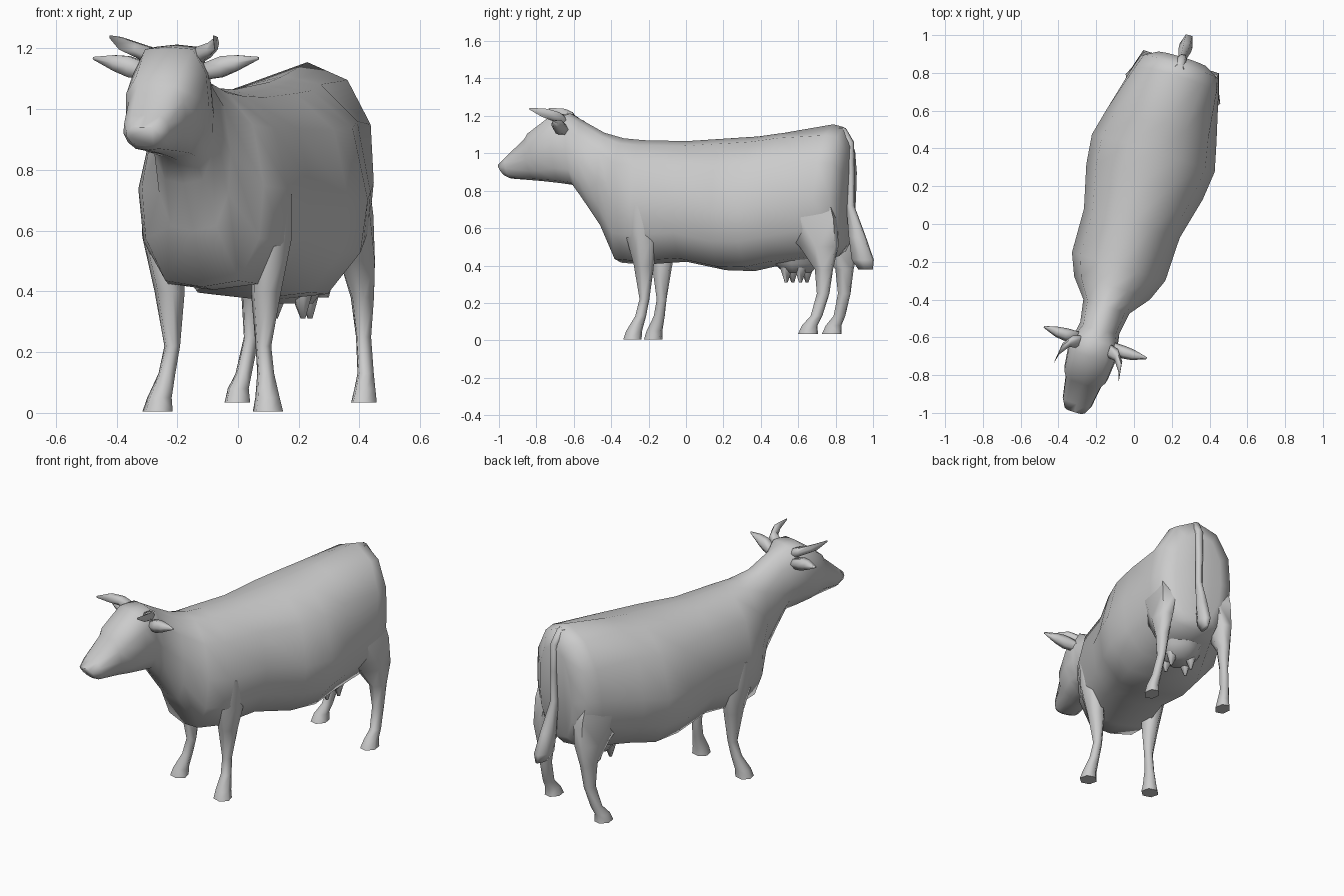
import bpy, bmesh, math
from mathutils import Vector, Matrix

# The animal is modelled along its own axis (head at -y), then turned about z
PLACE = Matrix.Rotation(math.radians(-17), 4, 'Z') @ Matrix.Translation((-0.012, 0, 0))


def loft(name, rings, mirror=False):
    """Skin closed rings of equal size, cap both ends, optionally mirror left/right."""
    bm = bmesh.new()
    loops = [[bm.verts.new(p) for p in ring] for ring in rings]
    n = len(loops[0])
    for a, b in zip(loops, loops[1:]):
        for i in range(n):
            j = (i + 1) % n
            bm.faces.new((a[i], a[j], b[j], b[i]))
    bm.faces.new(loops[0])
    bm.faces.new(loops[-1])
    bmesh.ops.recalc_face_normals(bm, faces=bm.faces)
    mesh = bpy.data.meshes.new(name)
    bm.to_mesh(mesh)
    bm.free()
    obj = bpy.data.objects.new(name, mesh)
    bpy.context.collection.objects.link(obj)
    obj.matrix_world = PLACE
    bpy.ops.object.select_all(action='DESELECT')
    obj.select_set(True)
    bpy.context.view_layer.objects.active = obj
    bpy.ops.object.shade_smooth_by_angle(angle=math.radians(75))
    if mirror:
        obj.modifiers.new("mirror", 'MIRROR')
    return obj


def tube(name, path, axes=((1, 0, 0), (0, 1, 0)), sides=6, mirror=False):
    """Path points are x, y, z, radius on first axis, radius on second axis."""
    a, b = Vector(axes[0]), Vector(axes[1])
    rings = []
    for x, y, z, ra, rb in path:
        rings.append([Vector((x, y, z)) + a * ra * math.cos(t) + b * rb * math.sin(t)
                      for t in (math.tau * i / sides for i in range(sides))])
    return loft(name, rings, mirror)


# Half cross-sections: fraction of width, fraction of height
HEAD = [(0, 1), (.62, .98), (.95, .76), (1, .48), (.82, .22), (.5, .04), (0, 0)]
CHEST = [(0, 1), (.40, .96), (.82, .80), (1, .50), (.93, .24), (.60, .03), (0, 0)]
BARREL = [(0, 1), (.42, .96), (.84, .79), (1, .46), (.93, .22), (.60, .03), (0, 0)]
RUMP = [(0, 1), (.58, .92), (.93, .72), (1, .46), (.94, .24), (.58, .04), (0, 0)]

# Body, neck and head: section, top y, top z, bottom y, bottom z, half width
SPINE = [
    (HEAD, -1.045, .94, -1.01, .88, .058),
    (HEAD, -1.00, .98, -.98, .865, .080),
    (HEAD, -0.89, 1.08, -.85, .855, .100),
    (HEAD, -0.87, 1.11, -.79, .85, .120),
    (HEAD, -0.74, 1.205, -.70, .84, .132),
    (HEAD, -0.65, 1.213, -.63, .83, .118),
    (CHEST, -0.59, 1.18, -.57, .755, .108),
    (CHEST, -0.46, 1.11, -.46, .60, .128),
    (CHEST, -0.35, 1.08, -.365, .415, .210),
    (CHEST, -0.24, 1.07, -.24, .405, .258),
    (CHEST, 0.00, 1.065, 0.00, .42, .265),
    (BARREL, 0.24, 1.08, .22, .375, .322),
    (BARREL, 0.40, 1.09, .38, .37, .340),
    (BARREL, 0.55, 1.11, .52, .40, .305),
    (RUMP, 0.82, 1.155, .74, .42, .242),
    (RUMP, 0.88, 1.14, .85, .45, .215),
    (RUMP, 0.92, 1.05, .89, .50, .14),
]
rings = []
for section, yt, zt, yb, zb, hw in SPINE:
    outline = section + [(-w, h) for w, h in section[-2:0:-1]]
    rings.append([(w * hw, yb + (yt - yb) * h, zb + (zt - zb) * h) for w, h in outline])
loft("body", rings)

# Legs
tube("front_leg", [
    (.190, -.245, .005, .052, .050),
    (.186, -.237, .05, .042, .044),
    (.170, -.205, .13, .029, .030),
    (.157, -.188, .22, .027, .027),
    (.166, -.188, .40, .052, .056),
    (.188, -.195, .58, .070, .095),
    (.203, -.205, .72, .058, .090),
], mirror=True)
tube("back_leg", [
    (.218, .745, .035, .044, .056),
    (.218, .755, .08, .036, .044),
    (.210, .79, .13, .028, .033),
    (.193, .822, .25, .026, .036),
    (.188, .825, .38, .040, .052),
    (.180, .795, .50, .060, .115),
    (.168, .715, .65, .080, .195),
    (.165, .71, .78, .072, .160),
], mirror=True)

# Tail with a flat tuft
tube("tail", [
    (0, .86, 1.135, .025, .03),
    (0, .915, 1.06, .024, .020),
    (0, .92, .90, .022, .018),
    (0, .915, .72, .022, .022),
    (0, .955, .55, .034, .050),
    (0, .985, .43, .036, .065),
    (0, 1.0, .38, .015, .045),
])

# Udder and teats
tube("udder", [
    (0, .62, .46, .14, .17),
    (0, .62, .41, .12, .135),
    (0, .62, .36, .08, .07),
], sides=8)
for y in (.575, .655):
    tube("teats", [(.055, y, .39, .036, .036), (.06, y, .31, .008, .008)], mirror=True)

# Horns and ears stick out sideways
SIDEWAYS = ((0, 1, 0), (0, 0, 1))
tube("horn", [
    (.08, -.68, 1.175, .035, .034),
    (.125, -.69, 1.195, .032, .028),
    (.165, -.745, 1.217, .032, .024),
    (.178, -.82, 1.238, .006, .006),
], SIDEWAYS, mirror=True)
tube("ear", [
    (.10, -.66, 1.125, .030, .032),
    (.16, -.665, 1.14, .034, .040),
    (.21, -.665, 1.152, .028, .030),
    (.285, -.66, 1.168, .005, .005),
], SIDEWAYS, mirror=True)
